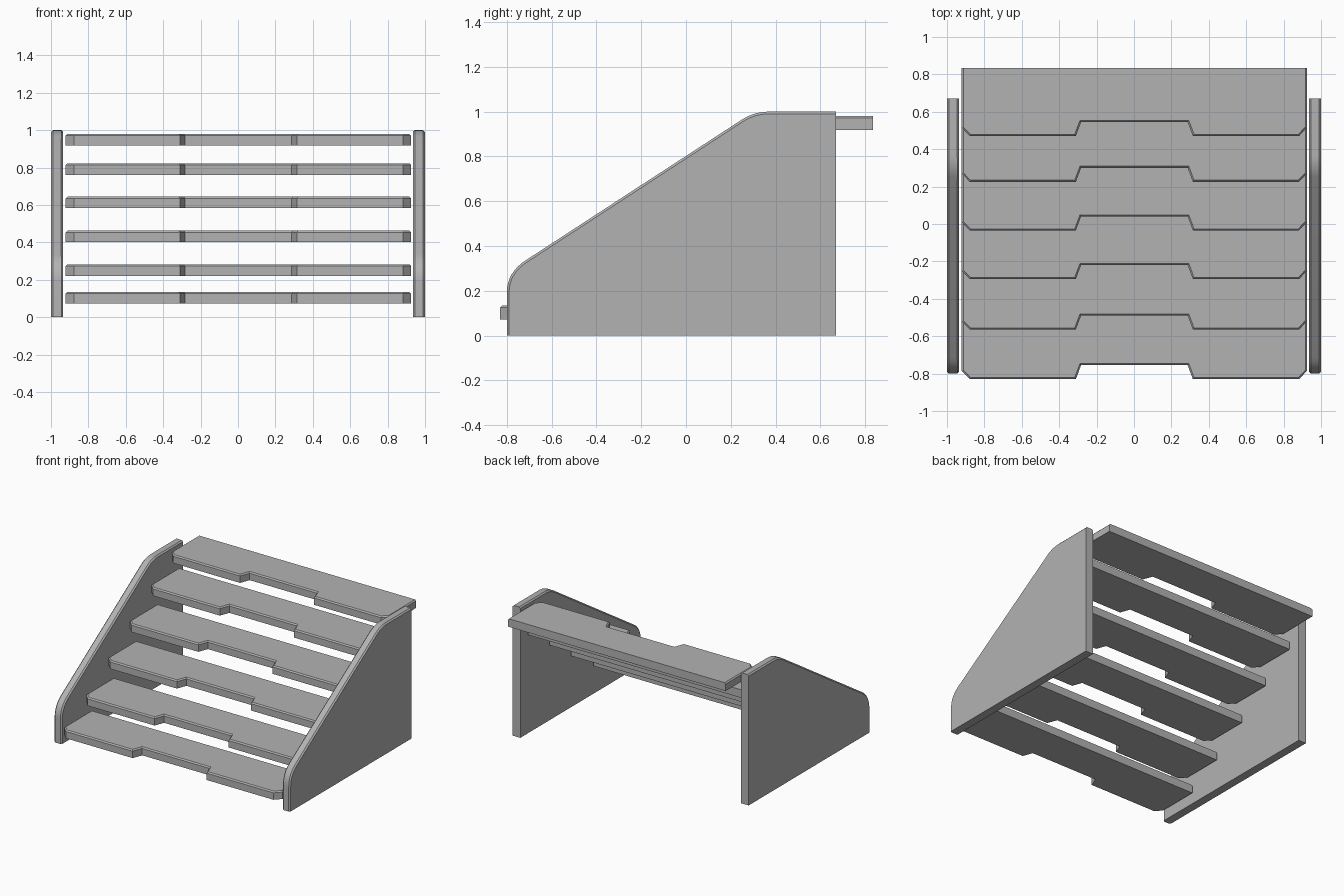
import bpy, bmesh
from mathutils import Vector

cube = bpy.data.objects.get("Cube")
if cube:
    bpy.data.objects.remove(cube, do_unlink=True)

grey = bpy.data.materials.new("plain_grey")
grey.use_nodes = True
GREY = (0.45, 0.45, 0.45, 1)
grey.diffuse_color = GREY
grey.node_tree.nodes["Principled BSDF"].inputs["Base Color"].default_value = GREY


def rounded(start, corner, end, steps=8):
    """Curve from start to end, tangent to both sides of the corner."""
    a, b, c = Vector(start), Vector(corner), Vector(end)
    ts = [i / steps for i in range(steps + 1)]
    return [tuple(a * (1 - t) ** 2 + b * 2 * t * (1 - t) + c * t * t) for t in ts]


def extruded(name, outline, shift, soft_edge, width):
    """Extrude an outline by a vector and chamfer the edges picked by a rule."""
    bm = bmesh.new()
    face = bm.faces.new([bm.verts.new(p) for p in outline])
    top = bmesh.ops.extrude_face_region(bm, geom=[face], use_keep_orig=True)["geom"]
    moved = [v for v in top if isinstance(v, bmesh.types.BMVert)]
    bmesh.ops.translate(bm, verts=moved, vec=shift)
    bmesh.ops.recalc_face_normals(bm, faces=bm.faces)
    edges = [e for e in bm.edges if soft_edge(e)]
    bmesh.ops.bevel(bm, geom=edges, offset=width, segments=1, affect='EDGES')
    mesh = bpy.data.meshes.new(name)
    bm.to_mesh(mesh)
    bm.free()
    mesh.materials.append(grey)
    obj = bpy.data.objects.new(name, mesh)
    bpy.context.collection.objects.link(obj)
    return obj


# Side panels: sloped profile with rounded corners, chamfered along front and top
PANEL, BACK = 0.065, 0.67
profile = [(BACK, 0), (-0.8, 0)]
profile += rounded((-0.8, 0.19), (-0.8, 0.285), (-0.71, 0.34))
profile += rounded((0.25, 0.965), (0.305, 1.0), (0.37, 1.0))
profile += [(BACK, 1.0)]


def panel_edge(e):
    a, b = (v.co for v in e.verts)
    along = abs(a.x - b.x) < 1e-4
    at_back = min(a.y, b.y) > BACK - 1e-4
    at_floor = max(a.z, b.z) < 1e-4
    return along and not at_back and not at_floor


for name, x in (("right_side_panel", -1), ("left_side_panel", 1 - PANEL)):
    panel = extruded(name, [(x, y, z) for y, z in profile],
                     (PANEL, 0, 0), panel_edge, 0.01)
    bpy.ops.object.select_all(action='DESELECT')
    panel.select_set(True)
    bpy.context.view_layer.objects.active = panel
    bpy.ops.object.shade_smooth_by_angle(angle=0.4)

# Shelves: plank with clipped front corners and a wide notch in the front edge
HALF, DEPTH, THICK = 0.923, 0.365, 0.062
half_front = [(0.285, 0.075), (0.313, 0), (0.88, 0), (HALF, 0.045), (HALF, DEPTH)]
plank = [(-x, y) for x, y in reversed(half_front)] + half_front

shelves = [(-0.83, 0.135), (-0.565, 0.283), (-0.295, 0.463),
           (-0.035, 0.645), (0.225, 0.823), (0.47, 0.98)]
for i, (front, top) in enumerate(shelves, 1):
    def shelf_edge(e, top=top, back=front + DEPTH):
        a, b = (v.co for v in e.verts)
        return min(a.z, b.z) > top - 1e-4 and min(a.y, b.y) < back - 1e-4

    extruded(f"shelf_{i}", [(x + 0.002, front + y, top - THICK) for x, y in plank],
             (0, 0, THICK), shelf_edge, 0.009)
